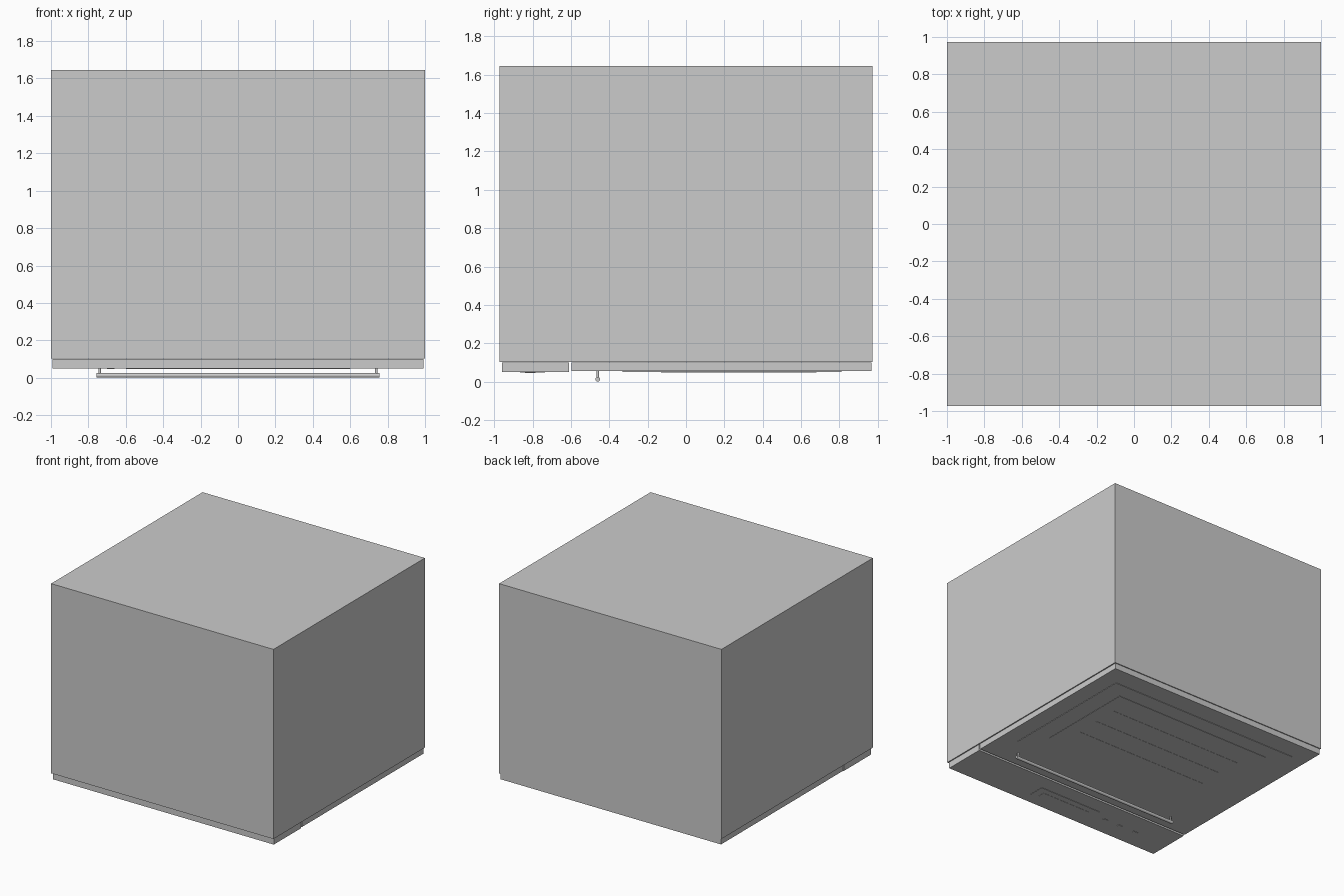
import bpy
from math import pi

if "Cube" in bpy.data.objects:
    bpy.data.objects.remove(bpy.data.objects["Cube"])


def box(name, x, y, z, bevel=0.0):
    """Axis-aligned box from (min, max) ranges."""
    bpy.ops.mesh.primitive_cube_add(
        size=1, location=[(a + b) / 2 for a, b in (x, y, z)])
    ob = bpy.context.object
    ob.name = name
    ob.scale = [b - a for a, b in (x, y, z)]
    bpy.ops.object.transform_apply(location=False, rotation=False, scale=True)
    if bevel:
        mod = ob.modifiers.new("soft_edges", 'BEVEL')
        mod.width = bevel
        mod.segments = 2
    return ob


def rod(name, radius, length, loc, rot=(0, 0, 0), sides=24):
    bpy.ops.mesh.primitive_cylinder_add(
        vertices=sides, radius=radius, depth=length, location=loc, rotation=rot)
    ob = bpy.context.object
    ob.name = name
    bpy.ops.object.shade_smooth_by_angle()
    return ob


# Oven lying on its face: the cabinet is above, door and controls face down
box("oven_body", (-1, 1), (-0.973, 0.973), (0.103, 1.645))
box("control_panel", (-0.993, 0.993), (-0.958, -0.61), (0.05, 0.101))
box("oven_door", (-0.993, 0.993), (-0.598, 0.968), (0.055, 0.101))

# Door window: frame, inner glass, rack lines
box("window_frame", (-0.855, 0.855), (-0.33, 0.81), (0.0515, 0.058))
box("window_glass", (-0.71, 0.71), (-0.13, 0.68), (0.049, 0.054))
for i, y in enumerate((0.08, 0.28, 0.48)):
    box(f"rack_line_{i + 1}", (-0.6, 0.6), (y - 0.004, y + 0.004), (0.0475, 0.051))

# Door handle with two posts
rod("handle_bar", 0.0125, 1.515, (0, -0.46, 0.0125), (0, pi / 2, 0))
for side, x in (("left", -0.74), ("right", 0.74)):
    rod(f"handle_post_{side}", 0.007, 0.045, (x, -0.46, 0.036), sides=16)

# Display and buttons on the control panel
box("display_frame", (-0.28, 0.28), (-0.865, -0.735), (0.047, 0.053))
box("display_screen", (-0.22, 0.22), (-0.84, -0.785), (0.0455, 0.05))
for i, x in enumerate((-0.39, -0.535, -0.68)):
    box(f"button_{i + 1}", (x - 0.02, x + 0.02), (-0.81, -0.79), (0.047, 0.053))
